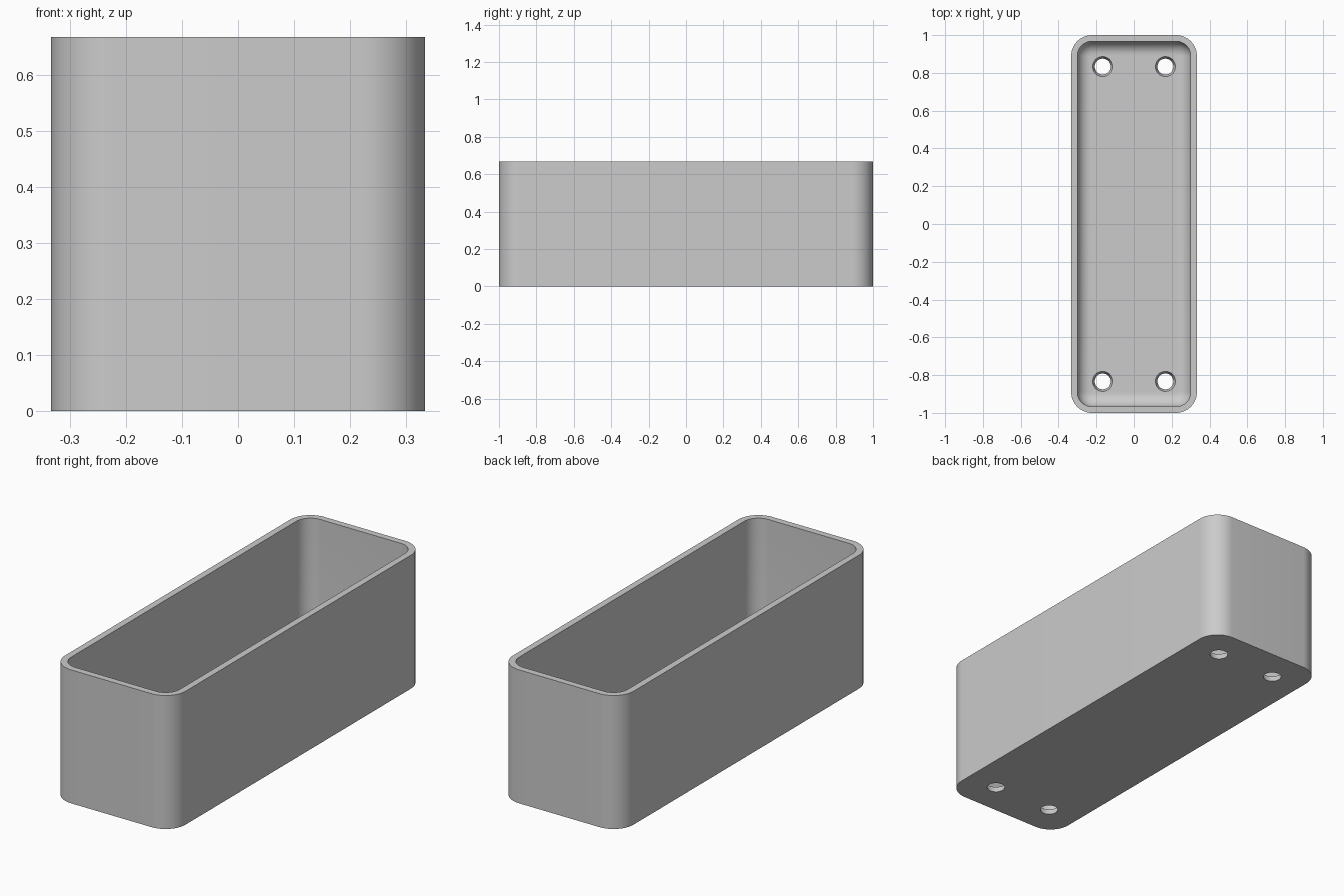
import bpy, bmesh
from math import sin, cos, pi, radians

cube = bpy.data.objects.get("Cube")
if cube:
    bpy.data.objects.remove(cube, do_unlink=True)

HALF_X, HALF_Y, HEIGHT = 1 / 3, 1.0, 2 / 3
CORNER, WALL, FLOOR, FILLET = 0.111, 0.033, 0.033, 0.072
HOLE_X, HOLE_Y, HOLE_LOW, HOLE_TOP = 1 / 6, 5 / 6, 0.042, 0.053
CORNER_STEPS, FILLET_STEPS, HOLE_SIDES = 16, 10, 40

bm = bmesh.new()


def loop_edges(ring):
    return [bm.edges.get((a, b)) or bm.edges.new((a, b))
            for a, b in zip(ring, ring[1:] + ring[:1])]


def rounded_ring(inset, z):
    """Rounded rectangle, moved inward from the outer outline."""
    r = CORNER - inset
    cx, cy = HALF_X - CORNER, HALF_Y - CORNER
    ring = []
    for k, (sx, sy) in enumerate([(1, 1), (-1, 1), (-1, -1), (1, -1)]):
        for i in range(CORNER_STEPS + 1):
            a = pi / 2 * (k + i / CORNER_STEPS)
            ring.append(bm.verts.new((sx * cx + r * cos(a), sy * cy + r * sin(a), z)))
    return ring


def circle_ring(x, y, r, z):
    return [bm.verts.new((x + r * cos(2 * pi * i / HOLE_SIDES),
                          y + r * sin(2 * pi * i / HOLE_SIDES), z))
            for i in range(HOLE_SIDES)]


def bridge(lower, upper):
    n = len(lower)
    for i in range(n):
        j = (i + 1) % n
        bm.faces.new((lower[i], lower[j], upper[j], upper[i]))


# Outer wall, rim, inner wall and rounded inside bottom edge
rings = [rounded_ring(0, 0), rounded_ring(0, HEIGHT), rounded_ring(WALL, HEIGHT)]
for i in range(FILLET_STEPS + 1):
    a = pi / 2 * i / FILLET_STEPS
    rings.append(rounded_ring(WALL + FILLET * (1 - cos(a)), FLOOR + FILLET * (1 - sin(a))))
for lower, upper in zip(rings, rings[1:]):
    bridge(lower, upper)

# Four drain holes that widen toward the inside
under_edges, floor_edges = loop_edges(rings[0]), loop_edges(rings[-1])
for sx in (-1, 1):
    for sy in (-1, 1):
        low = circle_ring(sx * HOLE_X, sy * HOLE_Y, HOLE_LOW, 0)
        top = circle_ring(sx * HOLE_X, sy * HOLE_Y, HOLE_TOP, FLOOR)
        bridge(low, top)
        under_edges += loop_edges(low)
        floor_edges += loop_edges(top)

# Underside and floor, filled around the holes
for edges in (under_edges, floor_edges):
    bmesh.ops.triangle_fill(bm, edges=edges, use_beauty=True, normal=(0, 0, 1))
bmesh.ops.recalc_face_normals(bm, faces=bm.faces[:])

mesh = bpy.data.meshes.new("planter_box")
bm.to_mesh(mesh)
bm.free()
planter = bpy.data.objects.new("planter_box", mesh)
bpy.context.collection.objects.link(planter)

# Plain grey material
grey = bpy.data.materials.new("plain_grey")
grey.use_nodes = True
colour = (0.6, 0.6, 0.6, 1)
grey.diffuse_color = colour
grey.node_tree.nodes["Principled BSDF"].inputs["Base Color"].default_value = colour
mesh.materials.append(grey)

bpy.ops.object.select_all(action="DESELECT")
planter.select_set(True)
bpy.context.view_layer.objects.active = planter
bpy.ops.object.shade_smooth_by_angle(angle=radians(30))
